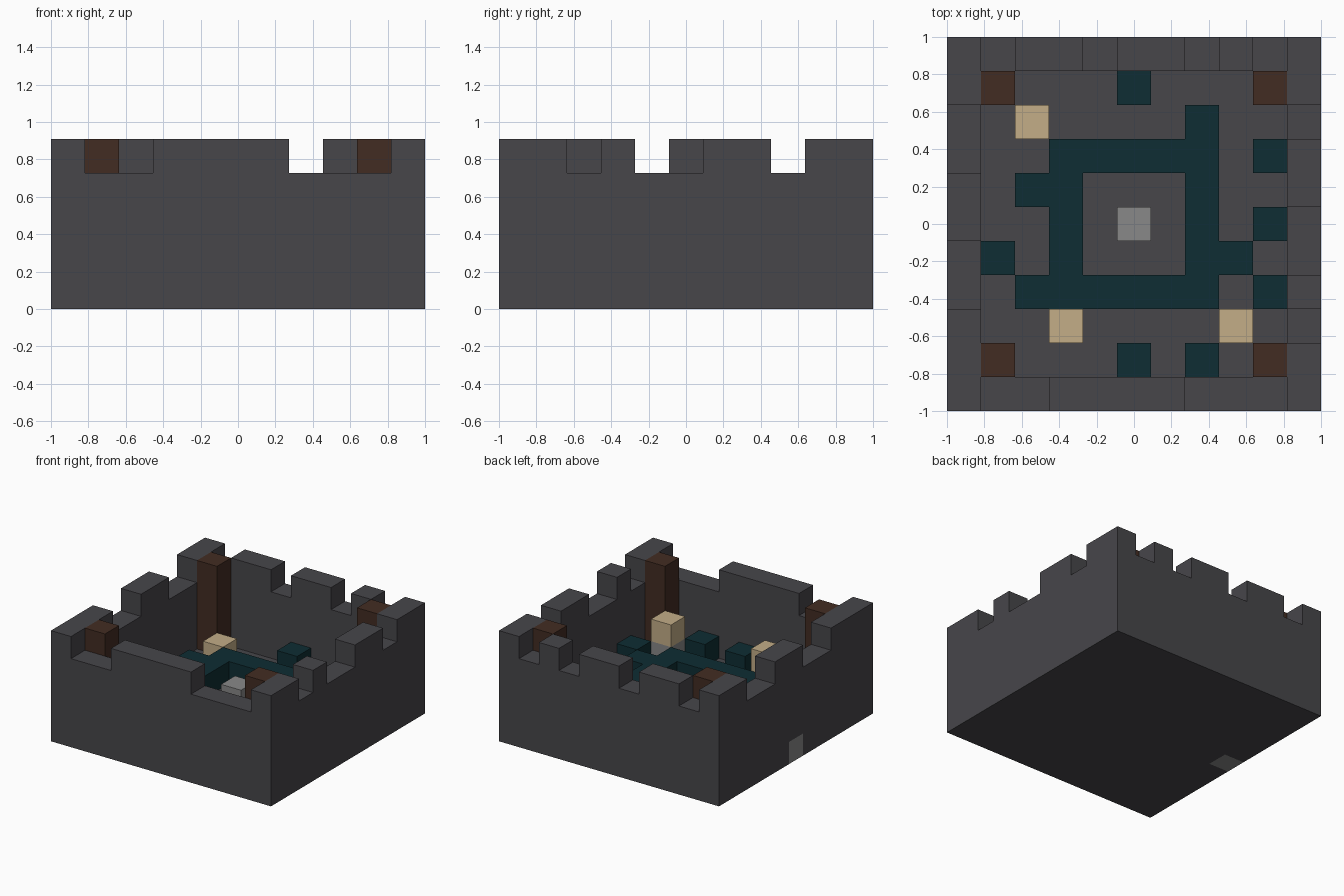
import bpy, bmesh
from mathutils import Vector

if "Cube" in bpy.data.objects:
    bpy.data.objects.remove(bpy.data.objects["Cube"])

N = 11            # blocks per side
LEVELS = 5        # blocks in height
S = 2 / N         # block size


def linear(c):
    c /= 255
    return c / 12.92 if c <= 0.04045 else ((c + 0.055) / 1.055) ** 2.4


def material(name, *rgb):
    color = [linear(c) for c in rgb] + [1]
    mat = bpy.data.materials.new(name)
    mat.use_nodes = True
    mat.diffuse_color = color
    mat.node_tree.nodes["Principled BSDF"].inputs["Base Color"].default_value = color
    return mat


def box(xs, ys, zs):
    return {(x, y, z) for x in xs for y in ys for z in zs}


def build(name, cells, mat):
    """Join blocks into one clean shell with no inner faces."""
    bm = bmesh.new()
    for cell in cells:
        for axis in range(3):
            for side in (-1, 1):
                n = Vector((0, 0, 0))
                n[axis] = side
                if tuple(int(a + b) for a, b in zip(cell, n)) in cells:
                    continue
                u = Vector((0, 0, 0))
                u[(axis + 1) % 3] = 1
                v = n.cross(u)
                mid = Vector(cell) + Vector((0.5, 0.5, 0.5)) + n / 2
                corners = [mid + (a * u + b * v) / 2
                           for a, b in ((-1, -1), (1, -1), (1, 1), (-1, 1))]
                bm.faces.new([bm.verts.new((p.x * S - 1, p.y * S - 1, p.z * S))
                              for p in corners])
    bmesh.ops.remove_doubles(bm, verts=bm.verts[:], dist=S / 100)
    bmesh.ops.dissolve_limit(bm, angle_limit=0.01, verts=bm.verts[:],
                             edges=bm.edges[:], delimit={'NORMAL'})
    mesh = bpy.data.meshes.new(name)
    bm.to_mesh(mesh)
    bm.free()
    mesh.materials.append(mat)
    obj = bpy.data.objects.new(name, mesh)
    bpy.context.collection.objects.link(obj)
    return obj


stone = material("dark stone", 71, 70, 74)
grey = material("light grey stone", 136, 136, 136)
teal = material("deep teal", 14, 45, 51)
brown = material("dark wood", 66, 44, 34)
tan = material("tan sand", 195, 173, 135)

full = range(N)
last = N - 1

# Floor slab and enclosing wall
keep = box(full, full, [0])
keep |= box(full, [0, last], range(1, LEVELS)) | box([0, last], full, range(1, LEVELS))

# Gaps between the battlements
top = [LEVELS - 1]
keep -= box([1, 2, 7, 8, 9], [0], top)        # front
keep -= box([1, 4, 7, 9], [last], top)        # back
keep -= box([last], [2, 4, 5, 8], top)        # left
keep -= box([0], [3, 4, 7, 8], top)           # right

# Grey block set into the base of the wall
gate = box([0], [5], [0])
build("keep_walls_and_floor", keep - gate, stone)
build("gate_stone", gate, grey)

# Corner pillars
for x, sx in ((1, "right"), (9, "left")):
    for y, sy in ((1, "front"), (9, "back")):
        build(f"pillar_{sy}_{sx}", box([x], [y], range(1, LEVELS)), brown)

# Square ring with its spurs
ring = box(range(3, 8), [3, 7], [1]) | box([3, 7], range(3, 8), [1])
ring |= {(7, 8, 1), (2, 3, 1), (2, 6, 1), (8, 4, 1)}
build("courtyard_ring", ring, teal)

# Loose teal blocks
for i, (x, y) in enumerate(((5, 9), (9, 7), (9, 5), (9, 3), (1, 4), (5, 1), (7, 1))):
    build(f"teal_block_{i + 1}", {(x, y, 1)}, teal)

# Centre stone
build("centre_stone", {(5, 5, 1)}, grey)

# Tan blocks, two of them on grey pedestals
build("tan_block_low", {(2, 8, 1)}, tan)
for x, side in ((3, "right"), (8, "left")):
    build(f"pedestal_{side}", {(x, 2, 1)}, grey)
    build(f"tan_block_{side}", {(x, 2, 2)}, tan)
